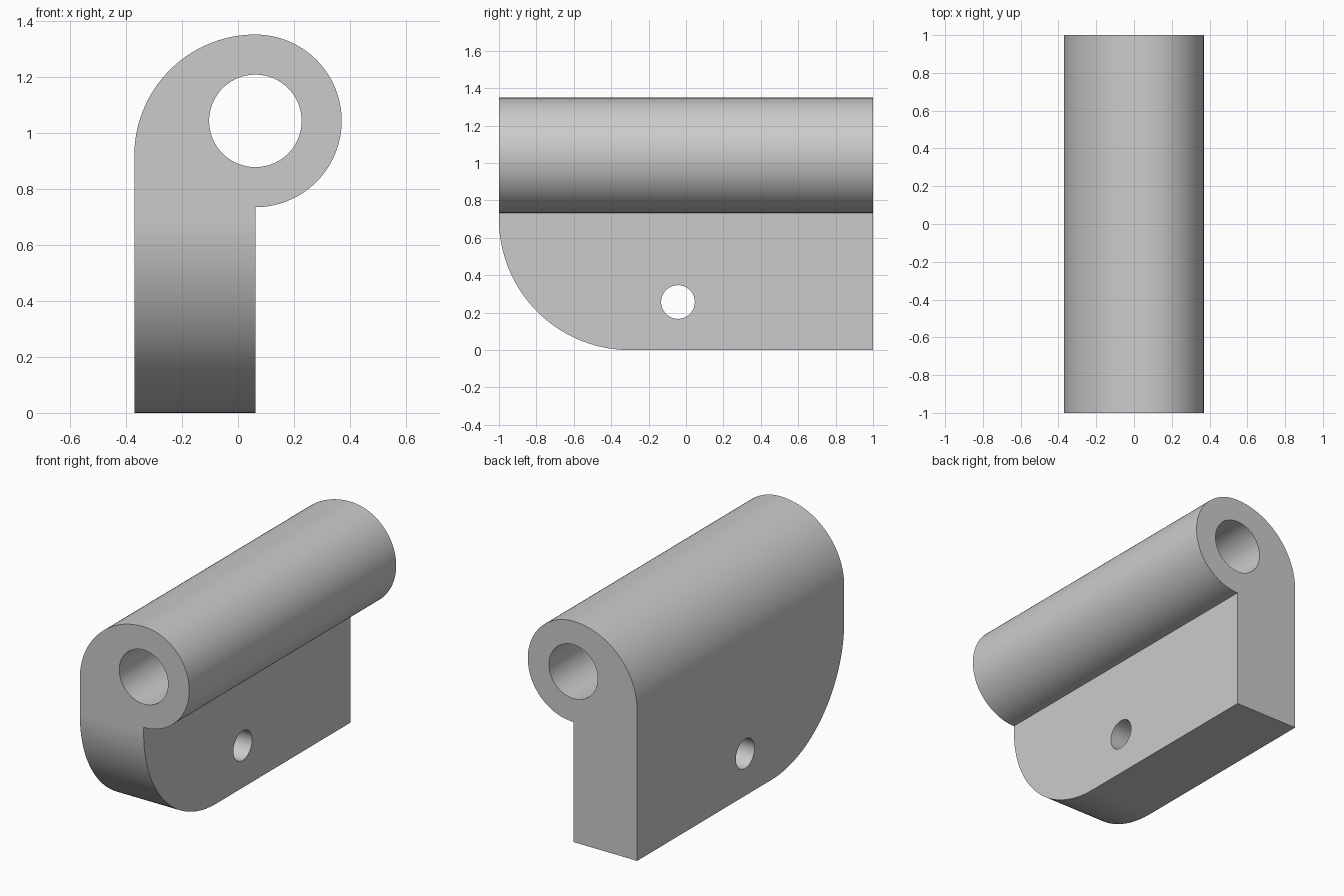
import bpy, bmesh
from math import cos, sin, radians

if "Cube" in bpy.data.objects:
    bpy.data.objects.remove(bpy.data.objects["Cube"])


def arc(cu, cv, r, a0, a1, n):
    """Points on an arc, angles in degrees."""
    return [(cu + r * cos(radians(a0 + (a1 - a0) * i / n)),
             cv + r * sin(radians(a0 + (a1 - a0) * i / n))) for i in range(n + 1)]


def prism(name, pts, axis, lo, hi):
    """Extrude a profile along y (points are x, z) or along x (points are y, z)."""
    def place(p, d):
        return (p[0], d, p[1]) if axis == 'Y' else (d, p[0], p[1])
    bm = bmesh.new()
    a = [bm.verts.new(place(p, lo)) for p in pts]
    b = [bm.verts.new(place(p, hi)) for p in pts]
    bm.faces.new(a)
    bm.faces.new(b)
    for i in range(len(pts)):
        j = (i + 1) % len(pts)
        bm.faces.new((a[i], a[j], b[j], b[i]))
    bmesh.ops.recalc_face_normals(bm, faces=bm.faces)
    mesh = bpy.data.meshes.new(name)
    bm.to_mesh(mesh)
    bm.free()
    ob = bpy.data.objects.new(name, mesh)
    bpy.context.collection.objects.link(ob)
    return ob


def combine(body, tool, operation):
    """Apply a boolean and discard the helper."""
    tool.hide_render = True
    bpy.context.view_layer.objects.active = body
    mod = body.modifiers.new(tool.name, 'BOOLEAN')
    mod.operation, mod.object, mod.solver = operation, tool, 'EXACT'
    bpy.ops.object.modifier_apply(modifier=mod.name)
    bpy.data.objects.remove(tool)


# Pin barrel centre and radius; leaf runs from LEFT to the barrel centre line
CX, CZ, R, LEFT = 0.062, 1.042, 0.308, -0.37
BIG = CX - LEFT

# Hinge section: leaf, round barrel, and wide shoulder on the back of the leaf
section = [(LEFT, -0.1), (CX, -0.1)]
section += arc(CX, CZ, R, -90, 90, 64)
section += arc(CX, CZ + R - BIG, BIG, 90, 180, 48)[1:]
hinge = prism("hinge_knuckle", section, 'Y', -1.1, 1.1)

# Side outline with the large rounded lower front corner
outline = [(1, 0), (1, 1.6), (-1, 1.6)] + arc(-0.3, 0.7, 0.7, 180, 270, 64)
combine(hinge, prism("side_outline", outline, 'X', -1, 1), 'INTERSECT')

# Pin bore along the barrel and screw hole through the leaf
combine(hinge, prism("pin_bore", arc(CX, CZ, 0.165, 0, 360, 96)[:-1], 'Y', -1.5, 1.5), 'DIFFERENCE')
combine(hinge, prism("screw_hole", arc(-0.043, 0.257, 0.09, 0, 360, 64)[:-1], 'X', -1, 1), 'DIFFERENCE')

# Smooth curves, crisp edges, flat large faces
bpy.ops.object.select_all(action='DESELECT')
hinge.select_set(True)
bpy.context.view_layer.objects.active = hinge
bpy.ops.object.shade_smooth_by_angle(angle=radians(30))
weighted = hinge.modifiers.new("weighted_normals", 'WEIGHTED_NORMAL')
weighted.keep_sharp = True
